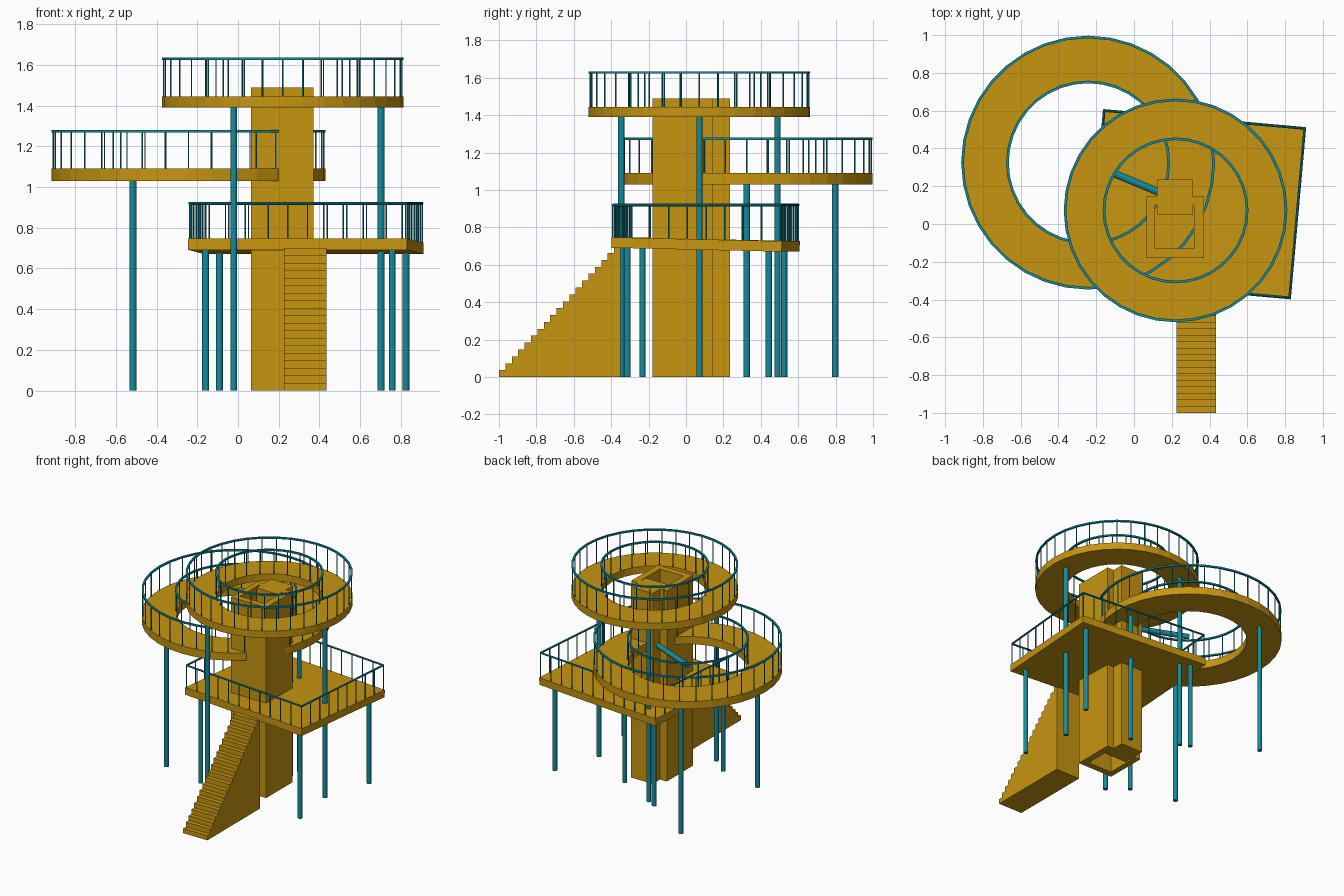
import bpy
import bmesh
from math import sin, cos, tau, radians
from mathutils import Vector, Matrix

if "Cube" in bpy.data.objects:
    bpy.data.objects.remove(bpy.data.objects["Cube"])


def material(name, rgb):
    m = bpy.data.materials.new(name)
    m.use_nodes = True
    m.diffuse_color = (*rgb, 1)
    m.node_tree.nodes["Principled BSDF"].inputs["Base Color"].default_value = (*rgb, 1)
    return m


GOLD = material("golden ochre", (0.57, 0.30, 0.005))
TEAL = material("teal", (0.008, 0.26, 0.33))


def finish(bm, name, mat):
    bmesh.ops.recalc_face_normals(bm, faces=bm.faces)
    me = bpy.data.meshes.new(name)
    bm.to_mesh(me)
    bm.free()
    me.materials.append(mat)
    ob = bpy.data.objects.new(name, me)
    bpy.context.collection.objects.link(ob)
    return ob


def add_frame(bm, outer, inner, z0, z1):
    """Upright band between two matching closed outlines."""
    loops = [[bm.verts.new((x, y, z)) for x, y in pts]
             for pts, z in ((outer, z0), (outer, z1), (inner, z1), (inner, z0))]
    n = len(outer)
    for a, b in zip(loops, loops[1:] + loops[:1]):
        for i in range(n):
            j = (i + 1) % n
            bm.faces.new((a[i], a[j], b[j], b[i]))


def add_rod(bm, a, b, r, sides):
    a, b = Vector(a), Vector(b)
    d = b - a
    mat = Matrix.Translation((a + b) / 2) @ d.to_track_quat("Z", "Y").to_matrix().to_4x4()
    bmesh.ops.create_cone(bm, cap_ends=True, segments=sides, radius1=r, radius2=r,
                          depth=d.length, matrix=mat)


def circle(c, r, n=36):
    return [(c[0] + r * cos(tau * i / n), c[1] + r * sin(tau * i / n)) for i in range(n)]


def rect(x0, x1, y0, y1):
    return [(x0, y0), (x1, y0), (x1, y1), (x0, y1)]


def box(name, x, y, z, mat):
    bm = bmesh.new()
    bmesh.ops.create_cube(bm, size=1)
    for v in bm.verts:
        v.co = [lo + (c + 0.5) * (hi - lo) for c, (lo, hi) in zip(v.co, (x, y, z))]
    return finish(bm, name, mat)


def posts(name, points, top):
    bm = bmesh.new()
    for x, y in points:
        add_rod(bm, (x, y, 0), (x, y, top), 0.017, 12)
    finish(bm, name, TEAL)


BAR, RAIL = 0.004, 0.007


def ring_platform(name, c, r_out, r_in, z0, z1, rail_top):
    bm = bmesh.new()
    add_frame(bm, circle(c, r_out), circle(c, r_in), z0, z1)
    finish(bm, name + "_ring_deck", GOLD)
    # railings on both edges of the ring
    for edge, r, count in (("outer", r_out - RAIL, 36), ("inner", r_in + RAIL, 24)):
        bm = bmesh.new()
        add_frame(bm, circle(c, r + RAIL), circle(c, r - RAIL), rail_top - 0.012, rail_top)
        for x, y in circle(c, r, count):
            add_rod(bm, (x, y, z1 - 0.01), (x, y, rail_top - 0.005), BAR, 6)
        finish(bm, name + "_" + edge + "_railing", TEAL)
    # three supports under the middle of the band
    posts(name + "_ring_posts", circle(c, (r_out + r_in) / 2, 3), z0 + 0.01)


MIDDLE = (-0.243, 0.325)
ring_platform("top", (0.22, 0.072), 0.592, 0.372, 1.39, 1.445, 1.635)
ring_platform("middle", MIDDLE, 0.672, 0.42, 1.03, 1.09, 1.28)

# hollow tower shaft with a narrower block at its back
bm = bmesh.new()
add_frame(bm, rect(0.065, 0.37, -0.18, 0.145), rect(0.11, 0.318, -0.13, 0.10), 0, 1.49)
finish(bm, "tower_shaft", GOLD)
box("tower_back_block", (0.123, 0.313), (0.05, 0.235), (0, 1.49), GOLD)

# beam from the tower to the centre of the middle ring
bm = bmesh.new()
add_rod(bm, (*MIDDLE, 1.06), (0.2, 0.14, 1.06), 0.02, 12)
finish(bm, "tower_beam", TEAL)

# lower deck, turned a little and sloping gently to the back
HX, HY = 0.54, 0.457
turn = Matrix.Translation((0.333, 0.105, 0)) @ Matrix.Rotation(radians(-5.1), 4, "Z")
deck = box("lower_deck", (-HX, HX), (-HY, HY), (-0.028, 0.028), GOLD)
deck.matrix_world = (turn @ Matrix.Translation((0, 0, 0.709))
                     @ Matrix.Rotation(-0.023, 4, "X"))

# lower deck railing
bm = bmesh.new()
ex, ey = HX - RAIL, HY - RAIL
corners = [turn @ Vector((x, y, 0)) for x, y in rect(-ex, ex, -ey, ey)]
for i, a in enumerate(corners):
    b = corners[(i + 1) % 4]
    up = Vector((0, 0, 0.92))
    add_rod(bm, a + up, b + up, RAIL, 8)
    count = 9 if i % 2 else 11
    for k in range(count):
        p = a.lerp(b, k / count)
        add_rod(bm, (p.x, p.y, 0.71), (p.x, p.y, 0.92), BAR, 6)
finish(bm, "lower_deck_railing", TEAL)
posts("lower_deck_posts",
      [(turn @ Vector((x, y, 0))).xy for x, y in rect(-0.46, 0.46, -0.38, 0.38)], 0.69)

# solid staircase, extruded from its stepped side profile
STEPS, Y0, Y1, TOP = 19, -1.0, -0.35, 0.70
run, rise = (Y1 - Y0) / STEPS, TOP / STEPS
profile = [(Y0, 0)]
for i in range(STEPS):
    profile += [(Y0 + i * run, (i + 1) * rise), (Y0 + (i + 1) * run, (i + 1) * rise)]
profile.append((Y1, 0))
bm = bmesh.new()
side = bm.faces.new([bm.verts.new((0.225, y, z)) for y, z in profile])
new = bmesh.ops.extrude_face_region(bm, geom=[side])["geom"]
bmesh.ops.translate(bm, vec=(0.21, 0, 0),
                    verts=[v for v in new if isinstance(v, bmesh.types.BMVert)])
finish(bm, "staircase", GOLD)
